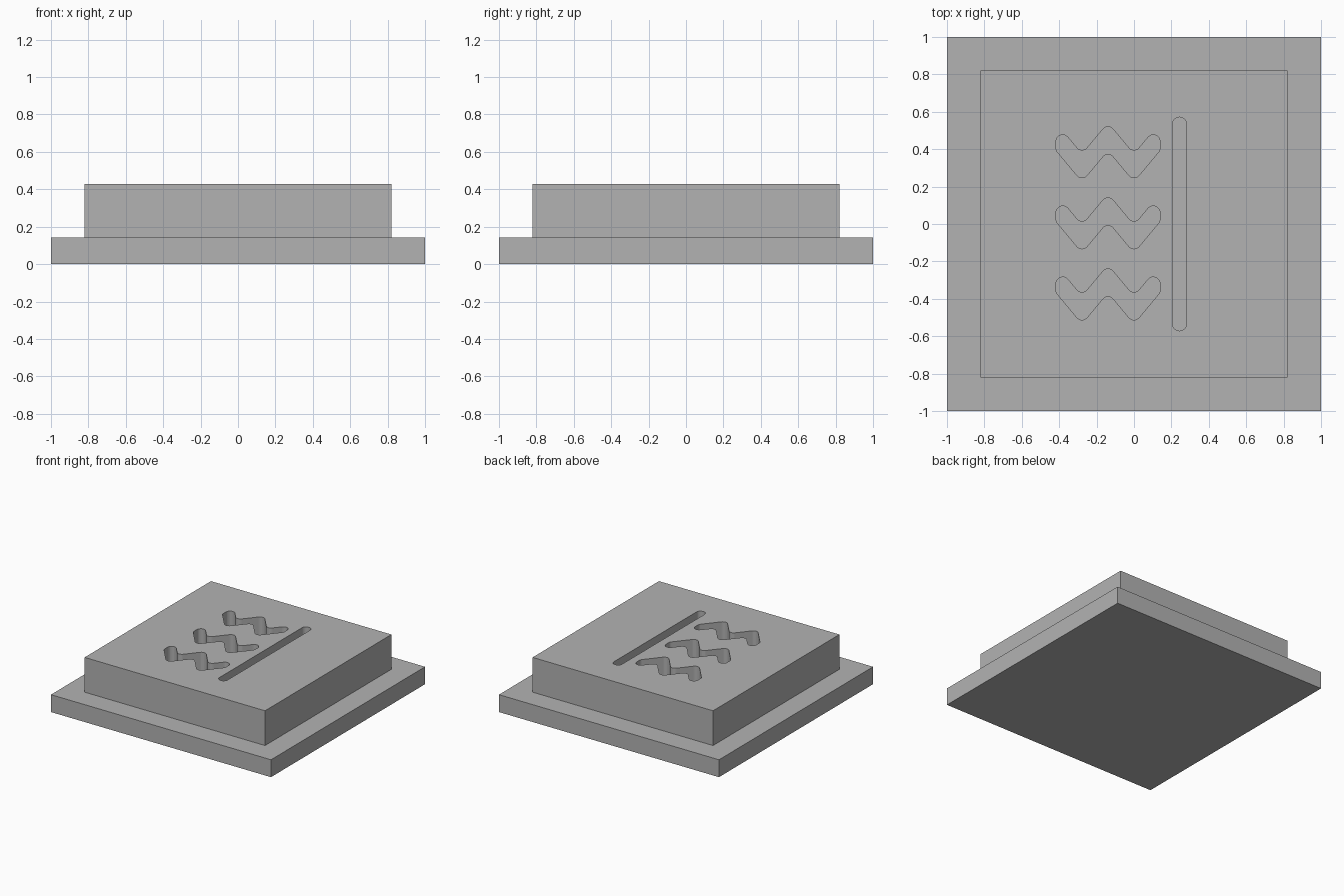
import bpy
import math
from mathutils import Vector

cube = bpy.data.objects.get("Cube")
if cube:
    bpy.data.objects.remove(cube, do_unlink=True)

UNIT = 1 / 7
BASE_TOP = UNIT
BLOCK_TOP = 3 * UNIT
BLOCK_HALF = 0.82
FILLET = 0.036

grey = bpy.data.materials.new("plain_grey")
grey.use_nodes = True
grey.diffuse_color = (0.45, 0.45, 0.45, 1)
grey.node_tree.nodes["Principled BSDF"].inputs["Base Color"].default_value = grey.diffuse_color


def rectangle(x0, x1, y0, y1):
    return [Vector(p) for p in ((x0, y0), (x1, y0), (x1, y1), (x0, y1))]


def rounded(corners, radius, steps=8):
    """Replace every corner of a closed outline with an arc."""
    outline = []
    for i, corner in enumerate(corners):
        a = (corners[i - 1] - corner).normalized()
        b = (corners[(i + 1) % len(corners)] - corner).normalized()
        half = a.angle(b) / 2
        centre = corner + (a + b).normalized() * radius / math.sin(half)
        start = corner + a * radius / math.tan(half) - centre
        end = corner + b * radius / math.tan(half) - centre
        turn = math.atan2(start.x * end.y - start.y * end.x, start.dot(end))
        for k in range(steps + 1):
            t = turn * k / steps
            outline.append(centre + Vector((
                start.x * math.cos(t) - start.y * math.sin(t),
                start.x * math.sin(t) + start.y * math.cos(t))))
    return outline


def zigzag(y):
    """Outline of a wavy slot with upright ends."""
    xs = [-0.417 + 0.139 * i for i in range(5)]
    mid = [y + (0.087 if i % 2 == 0 else -0.08) for i in range(5)]
    lower = [Vector((x, m - 0.073)) for x, m in zip(xs, mid)]
    upper = [Vector((x, m + 0.073)) for x, m in zip(xs, mid)]
    return rounded(lower + upper[::-1], FILLET)


def slab(name, outlines, bottom, top):
    """Extrude a flat outline, with any further outlines as holes."""
    curve = bpy.data.curves.new(name + "_profile", "CURVE")
    curve.dimensions = "2D"
    curve.fill_mode = "BOTH"
    curve.extrude = (top - bottom) / 2
    for outline in outlines:
        spline = curve.splines.new("POLY")
        spline.points.add(len(outline) - 1)
        for point, p in zip(spline.points, outline):
            point.co = (p.x, p.y, 0, 1)
        spline.use_cyclic_u = True
        spline.use_smooth = False
    profile = bpy.data.objects.new(name + "_profile", curve)
    bpy.context.collection.objects.link(profile)
    graph = bpy.context.evaluated_depsgraph_get()
    mesh = bpy.data.meshes.new_from_object(profile.evaluated_get(graph))
    bpy.data.objects.remove(profile, do_unlink=True)
    mesh.name = name
    mesh.materials.clear()
    mesh.materials.append(grey)
    part = bpy.data.objects.new(name, mesh)
    part.location.z = (bottom + top) / 2
    bpy.context.collection.objects.link(part)
    return part


# Wide base plate
slab("base_plate", [rectangle(-1, 1, -1, 1)], 0, BASE_TOP)

# Raised block with three wavy slots and one straight slot
straight_slot = rounded(rectangle(0.206, 0.28, -0.571, 0.571), 0.0365)
wavy_slots = [zigzag(y) for y in (-0.38, 0, 0.38)]
slab("slotted_block",
     [rectangle(-BLOCK_HALF, BLOCK_HALF, -BLOCK_HALF, BLOCK_HALF),
      straight_slot, *wavy_slots],
     BASE_TOP, BLOCK_TOP)
